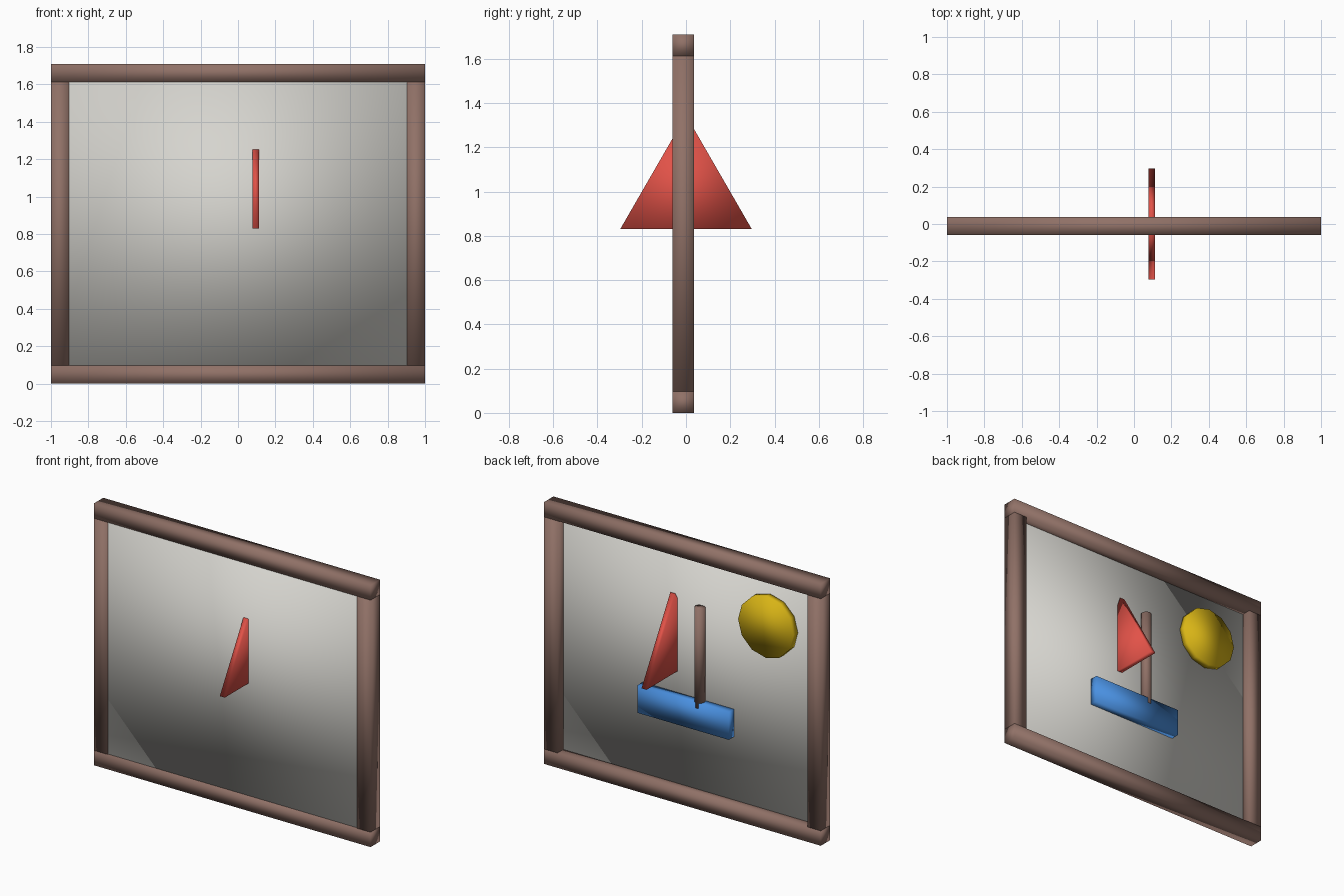
import bpy, math

if "Cube" in bpy.data.objects:
    bpy.data.objects.remove(bpy.data.objects["Cube"])


def material(name, rgb):
    m = bpy.data.materials.new(name)
    m.diffuse_color = (*rgb, 1)
    m.use_nodes = True
    m.node_tree.nodes["Principled BSDF"].inputs["Base Color"].default_value = m.diffuse_color
    return m


brown = material("brown wood", (0.28, 0.165, 0.135))
white = material("off white", (0.67, 0.66, 0.62))
red = material("red", (0.76, 0.085, 0.065))
blue = material("blue", (0.068, 0.28, 0.75))
yellow = material("yellow", (0.69, 0.46, 0.008))


def finish(name, mat):
    ob = bpy.context.object
    ob.name = name
    ob.data.materials.append(mat)
    bpy.ops.object.transform_apply(location=False, rotation=True, scale=True)
    bpy.ops.object.shade_smooth()  # soft shading carried across the edges
    return ob


def box(name, mat, lo, hi):
    bpy.ops.mesh.primitive_cube_add(
        size=1, location=[(a + b) / 2 for a, b in zip(lo, hi)])
    bpy.context.object.scale = [b - a for a, b in zip(lo, hi)]
    return finish(name, mat)


def prism(name, mat, sides, radius, depth, loc, rot=(0, 0, 0)):
    bpy.ops.mesh.primitive_cylinder_add(
        vertices=sides, radius=radius, depth=depth, location=loc, rotation=rot)
    return finish(name, mat)


BAR, HEIGHT = 0.097, 1.71
FRONT, BACK = -0.06, 0.037

# Frame: full-width rails with posts between them
for name, z in (("bottom_rail", 0), ("top_rail", HEIGHT - BAR)):
    box(name, brown, (-1, FRONT, z), (1, BACK, z + BAR))
for name, x in (("left_post", -1), ("right_post", 1 - BAR)):
    box(name, brown, (x, FRONT, BAR), (x + BAR, BACK, HEIGHT - BAR))

# Panel set close to the front of the frame
box("panel", white, (BAR - 1, -0.054, BAR), (1 - BAR, -0.024, HEIGHT - BAR))

# Boat on the back of the panel
box("hull", blue, (-0.33, -0.03, 0.51), (0.33, 0.03, 0.69))
prism("mast", brown, 12, 0.033, 0.65, (-0.1, 0, 0.98))

# Triangular sail passing through the panel
side = 0.595
height = side * math.sqrt(3) / 2
sail = prism("sail", red, 3, side / math.sqrt(3), 0.036,
             (0.095, 0, 0.83 + height / 3))
# Stand it upright across the panel with its point up
for v in sail.data.vertices:
    x, y, z = v.co
    v.co = (z, x, y)

# Sun disc
prism("sun", yellow, 12, 0.2, 0.05, (-0.592, -0.003, 1.313),
      (math.pi / 2, 0, 0))
